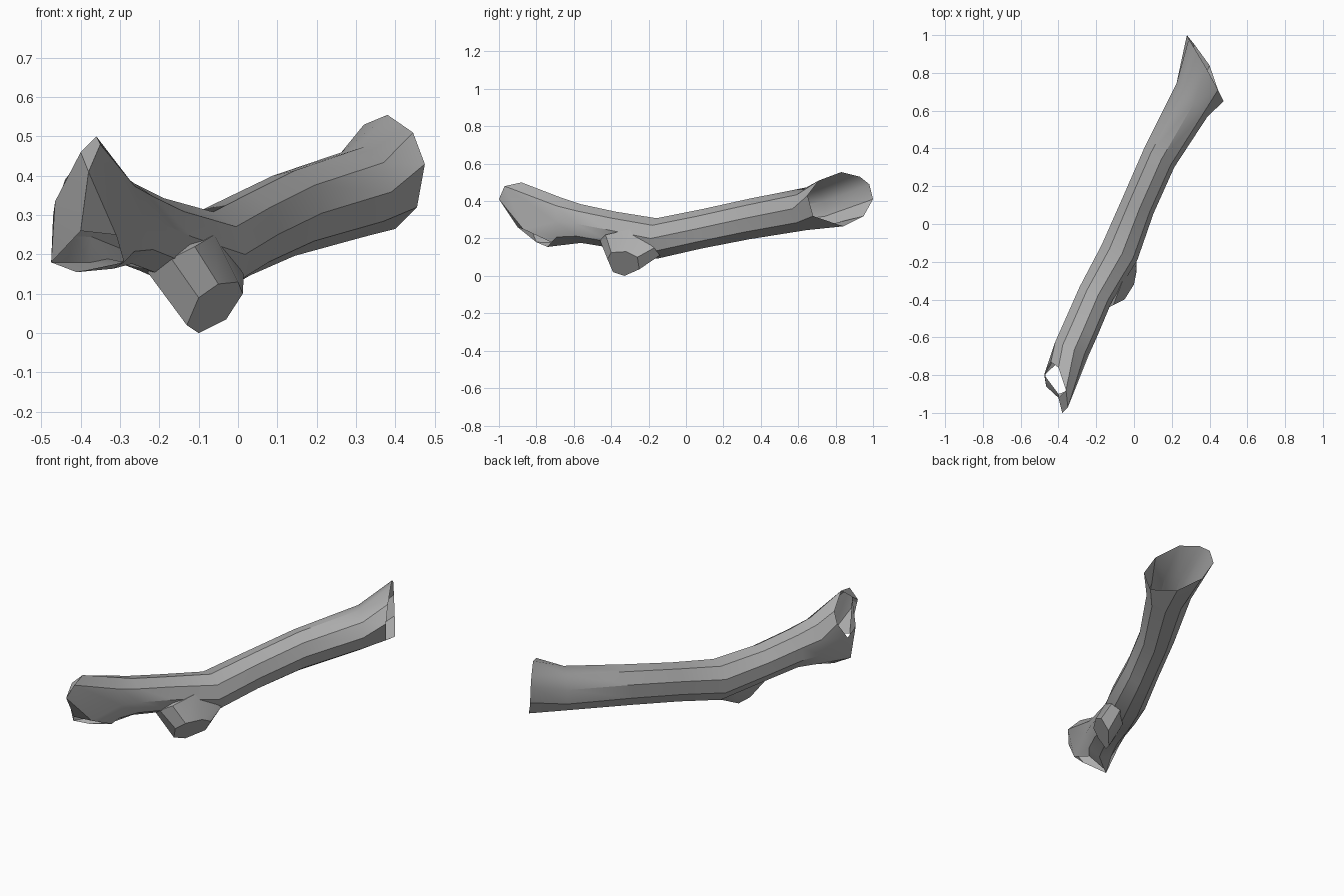
import bpy, bmesh, math

if "Cube" in bpy.data.objects:
    bpy.data.objects.remove(bpy.data.objects["Cube"])

wood = bpy.data.materials.new("weathered_grey")
wood.diffuse_color = (0.42, 0.42, 0.42, 1)
wood.use_nodes = True
wood.node_tree.nodes["Principled BSDF"].inputs["Base Color"].default_value = wood.diffuse_color
SIDES = 9


def ring(cx, cy, hx, hy, zb, zt):
    """Oval section: hx, hy point from the centre to the right-hand edge."""
    pts = []
    for k in range(SIDES):
        a = math.radians(k * 360 / SIDES)
        c, s = math.cos(a), math.sin(a)
        pts.append((cx + hx * c, cy + hy * c, (zt + zb) / 2 + (zt - zb) / 2 * s))
    return pts


def bridge(bm, a, b):
    n = len(a)
    for i in range(n):
        j = (i + 1) % n
        bm.faces.new((a[i], a[j], b[j], b[i]))


def finish(bm, name):
    bmesh.ops.recalc_face_normals(bm, faces=bm.faces[:])
    mesh = bpy.data.meshes.new(name)
    bm.to_mesh(mesh)
    bm.free()
    mesh.materials.append(wood)
    ob = bpy.data.objects.new(name, mesh)
    bpy.context.collection.objects.link(ob)
    bpy.context.view_layer.objects.active = ob
    ob.select_set(True)
    bpy.ops.object.shade_smooth_by_angle(angle=math.radians(35))
    ob.select_set(False)


# hollow trunk: flared back mouth, oval sections, broken front end
back_rim = [(.475, .65, .43), (.445, .71, .51), (.38, .83, .555),
            (.32, .93, .53), (.29, .98, .49), (.28, 1.0, .41),
            (.32, .95, .32), (.40, .84, .265), (.455, .68, .32)]
sections = [ring(.305, .66, .085, -.09, .243, .475),
            ring(.13, .35, .083, -.05, .195, .415),
            ring(.015, .09, .088, -.035, .145, .358),
            ring(-.08, -.15, .098, -.04, .09, .31),
            ring(-.205, -.37, .088, -.04, .145, .345),
            ring(-.285, -.555, .09, -.04, .175, .385),
            ring(-.332, -.66, .09, -.04, .162, .42)]
front_rim = [(-.31, -.87, .25), (-.35, -.97, .48), (-.36, -.88, .50),
             (-.40, -.76, .44), (-.44, -.73, .39), (-.47, -.78, .30),
             (-.475, -.80, .18), (-.41, -.74, .155), (-.29, -.72, .18)]

bm = bmesh.new()
loops = [[bm.verts.new(p) for p in r] for r in [back_rim] + sections + [front_rim]]
for a, b in zip(loops, loops[1:]):
    bridge(bm, a, b)

# broken tip, leaving one hole above and one below
end = loops[-1]
low, tip, top, left, corner = end[0], end[1], end[2], end[5], end[6]
nose = bm.verts.new((-.38, -1.0, .41))
upper = bm.verts.new((-.40, -.92, .46))
side = bm.verts.new((-.465, -.86, .335))
under = bm.verts.new((-.40, -.90, .26))
for f in [(top, upper, nose, tip), (upper, side, under, nose), (side, corner, under),
          (left, corner, side), (nose, under, low), (tip, nose, low)]:
    bm.faces.new(f)
finish(bm, "hollow_trunk")

# short branch stub with a flat cut end
cut = [(-.10, -.42, .09), (-.05, -.40, .125), (0, -.32, .13), (.012, -.26, .10),
       (-.03, -.25, .035), (-.10, -.33, 0), (-.13, -.39, .02)]
base = [(-.17, -.46, .19), (-.11, -.43, .22), (-.06, -.30, .25), (.015, -.17, .15),
        (-.02, -.14, .11), (-.13, -.25, .11), (-.23, -.42, .155)]
bm = bmesh.new()
c = [bm.verts.new(p) for p in cut]
b = [bm.verts.new(p) for p in base]
bridge(bm, c, b)
bm.faces.new(c)
# collar tucked into the trunk
core = [bm.verts.new([v + (t - v) * .4 for v, t in zip(p, (-.17, -.3, .25))]) for p in base]
bridge(bm, b, core)
finish(bm, "branch_stub")
